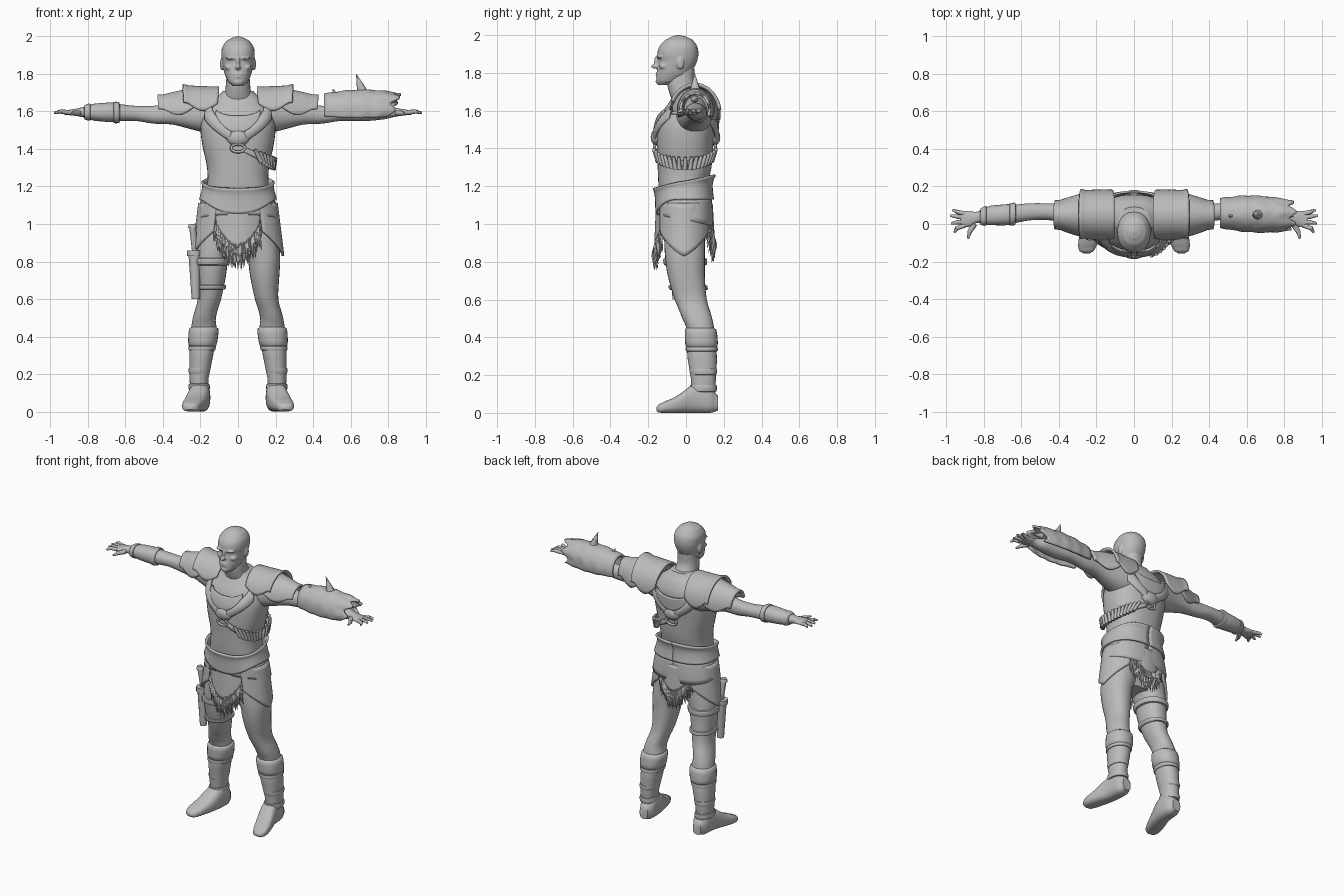
import bpy, bmesh, math, random
from mathutils import Vector, Matrix

random.seed(4)
if "Cube" in bpy.data.objects:
    bpy.data.objects.remove(bpy.data.objects["Cube"])

clay = bpy.data.materials.new("plain_grey")
clay.use_nodes = True
GREY = (0.5, 0.5, 0.5, 1)
clay.diffuse_color = GREY
clay.node_tree.nodes["Principled BSDF"].inputs["Base Color"].default_value = GREY


def finish(name, bm, mirror=False, thick=0, angle=50):
    """Turn a bmesh into a smooth shaded object."""
    bmesh.ops.recalc_face_normals(bm, faces=bm.faces)
    mesh = bpy.data.meshes.new(name)
    bm.to_mesh(mesh)
    bm.free()
    mesh.materials.append(clay)
    obj = bpy.data.objects.new(name, mesh)
    bpy.context.collection.objects.link(obj)
    bpy.ops.object.select_all(action="DESELECT")
    obj.select_set(True)
    bpy.context.view_layer.objects.active = obj
    bpy.ops.object.shade_smooth_by_angle(angle=math.radians(angle))
    if mirror:
        obj.modifiers.new("mirror", "MIRROR").use_mirror_merge = False
    if thick:
        solid = obj.modifiers.new("thickness", "SOLIDIFY")
        solid.thickness, solid.offset = thick, 0
    return obj


def spline(rings, steps=4):
    """Smooth a list of rings with a Catmull-Rom curve."""
    out = []
    for i in range(len(rings) - 1):
        a, b, c, d = (rings[min(max(i + k, 0), len(rings) - 1)] for k in (-1, 0, 1, 2))
        for s in range(steps):
            t = s / steps
            out.append([q + t * ((r - p) + t * ((2 * p - 5 * q + 4 * r - w) + t * (3 * (q - r) + w - p))) / 2
                        if j else q + (r - q) * t
                        for j, (p, q, r, w) in enumerate(zip(a, b, c, d))])
    return out + [list(rings[-1])]


def sample(rings, t):
    for a, b in zip(rings, rings[1:]):
        if (a[0] - t) * (b[0] - t) <= 0:
            f = (t - a[0]) / (b[0] - a[0])
            return [p + (q - p) * f for p, q in zip(a, b)]
    return list(rings[0] if abs(rings[0][0] - t) < abs(rings[-1][0] - t) else rings[-1])


def oval(ring, angle, power, off=0):
    t, u0, u1, v0, v1 = ring
    s, c = math.sin(angle), -math.cos(angle)
    curve = lambda k: math.copysign(abs(k) ** (2 / power), k)
    return (u0 + u1) / 2 + ((u1 - u0) / 2 + off) * curve(s), (v0 + v1) / 2 + ((v1 - v0) / 2 + off) * curve(c)


def add_loft(bm, rings, axis="z", power=2.2, n=28, side=1, offs=None):
    """Skin oval sections (position, u range, v range) along an axis."""
    loops = []
    for i, ring in enumerate(rings):
        loop = []
        for k in range(n):
            u, v = oval(ring, math.tau * k / n, power, offs[i] if offs else 0)
            x, y, z = {"z": (u, v, ring[0]), "x": (ring[0], u, v), "y": (u, ring[0], v)}[axis]
            loop.append(bm.verts.new((side * x, y, z)))
        loops.append(loop)
    for a, b in zip(loops, loops[1:]):
        for k in range(n):
            bm.faces.new((a[k], a[k - 1], b[k - 1], b[k]))
    bm.faces.new(loops[0])
    bm.faces.new(loops[-1])


def loft(name, rings, mirror=False, **kw):
    bm = bmesh.new()
    add_loft(bm, rings, **kw)
    return finish(name, bm, mirror)


def band(name, rings, start, end, off, mirror=False, **kw):
    """A rounded cuff hugging part of a limb."""
    ts = [0, .08, .3, .7, .92, 1]
    return loft(name, [sample(rings, start + (end - start) * t) for t in ts], mirror,
                offs=[0, off * .8, off, off, off * .8, 0], **kw)


def sheet(name, fn, nu=20, nv=8, thick=.012, mirror=False):
    """A curved plate given by fn(u, v)."""
    bm = bmesh.new()
    g = [[bm.verts.new(fn(i / nu, j / nv)) for j in range(nv + 1)] for i in range(nu + 1)]
    for i in range(nu):
        for j in range(nv):
            bm.faces.new((g[i][j], g[i + 1][j], g[i + 1][j + 1], g[i][j + 1]))
    return finish(name, bm, mirror, thick)


def tubes(name, parts, mirror=False, n=8):
    """Tapered rods from (start, end, start radius, end radius)."""
    bm = bmesh.new()
    for p, q, r0, r1 in parts:
        p, q = Vector(p), Vector(q)
        turn = (q - p).to_track_quat("Z", "Y").to_matrix().to_4x4()
        bmesh.ops.create_cone(bm, cap_ends=True, segments=n, radius1=r0, radius2=r1,
                              depth=(q - p).length, matrix=Matrix.Translation((p + q) / 2) @ turn)
    return finish(name, bm, mirror)


def add_ball(bm, loc, size):
    bmesh.ops.create_uvsphere(bm, u_segments=20, v_segments=12, radius=1,
                              matrix=Matrix.Translation(loc) @ Matrix.Diagonal((*size, 1)))


# Torso and neck
def sym(rows):
    return spline([(z, -w, w, f, b) for z, w, f, b in rows])

torso = sym([(.86, .1, -.07, .07), (.95, .19, -.12, .11), (1.05, .19, -.13, .12), (1.2, .165, -.145, .115),
             (1.3, .165, -.15, .135), (1.42, .19, -.155, .145), (1.52, .2, -.15, .155),
             (1.6, .185, -.12, .155), (1.66, .14, -.08, .13), (1.71, .08, -.06, .09)])
loft("torso", torso, power=2.4, n=40)
loft("neck", sym([(1.64, .085, -.07, .1), (1.7, .07, -.09, .07), (1.75, .064, -.1, .045), (1.82, .06, -.09, .045)]))


def body(angle, z, off=0):
    return (*oval(sample(torso, z), angle, 2.4, off), z)

# Head: merged face forms, blended by a remesh
bm = bmesh.new()
add_loft(bm, sym([(1.735, .028, -.148, -.08), (1.755, .05, -.156, -.03), (1.79, .068, -.155, .02),
                  (1.83, .079, -.15, .045), (1.865, .085, -.146, .06), (1.9, .089, -.152, .066),
                  (1.94, .085, -.141, .06), (1.975, .063, -.11, .035), (1.993, .032, -.075, 0), (2, .008, -.05, -.03)]))
add_ball(bm, (0, -.16, 1.835), (.014, .026, .013))
add_ball(bm, (0, -.152, 1.86), (.01, .018, .032))
add_ball(bm, (0, -.148, 1.784), (.026, .014, .006))
add_ball(bm, (0, -.148, 1.797), (.028, .014, .006))
add_ball(bm, (0, -.145, 1.755), (.024, .016, .016))
for s in (-1, 1):
    add_ball(bm, (s * .034, -.136, 1.884), (.032, .02, .009))
    add_ball(bm, (s * .046, -.115, 1.835), (.025, .028, .018))
    add_ball(bm, (s * .086, -.03, 1.852), (.01, .02, .034))
head = finish("head", bm)
remesh = head.modifiers.new("blend", "REMESH")
remesh.mode, remesh.voxel_size, remesh.use_smooth_shade = "VOXEL", .005, True
head.modifiers.new("soften", "SMOOTH").iterations = 3

# Arms and hands
arm = spline([(.14, -.06, .14, 1.48, 1.67), (.25, -.03, .12, 1.505, 1.66), (.35, 0, .11, 1.53, 1.64),
              (.45, .02, .11, 1.535, 1.63), (.55, .02, .11, 1.55, 1.63), (.67, 0, .1, 1.548, 1.642),
              (.78, 0, .09, 1.558, 1.634), (.84, .005, .065, 1.572, 1.62), (.88, -.015, .07, 1.578, 1.612),
              (.925, -.018, .066, 1.582, 1.606)])
loft("arms", arm, True, axis="x")
fingers = []
for root, mid, tip in ((.056, .066, .075), (.035, .04, .045), (.012, .008, .003), (-.008, -.025, -.045)):
    reach = .985 - abs(mid - .03) * .5
    fingers += [((.905, root, 1.595), (.95, mid, 1.6), .013, .011), ((.945, mid, 1.6), (reach, tip, 1.592), .011, .006)]
fingers += [((.85, .0, 1.592), (.878, -.045, 1.59), .016, .012), ((.875, -.04, 1.59), (.885, -.078, 1.587), .012, .006)]
tubes("fingers", fingers, True)
for name, a, b in (("bracer", .63, .82), ("bracer_elbow_roll", .63, .665), ("bracer_wrist_roll", .785, .82)):
    band("right_" + name, arm, a, b, .006 if name == "bracer" else .011, axis="x", side=-1)

# Legs, boots and feet
leg = spline([(.06, .16, .25, .03, .15), (.2, .16, .255, .03, .155), (.3, .135, .255, .01, .16),
              (.44, .115, .25, .005, .15), (.5, .118, .24, -.02, .138), (.6, .09, .215, -.06, .11),
              (.72, .065, .22, -.095, .1), (.82, .05, .225, -.11, .1), (.92, .01, .215, -.115, .1), (1, .01, .2, -.11, .1)])
loft("legs", leg, True)
for name, a, b, off in (("boot_cuffs", .345, .45, .013), ("boot_shafts", .1, .36, .004),
                        ("boot_upper_straps", .325, .35, .01), ("boot_lower_straps", .2, .235, .008),
                        ("ankle_straps", .11, .15, .011)):
    band(name, leg, a, b, off, True)
loft("feet", spline([(.17, .17, .23, .012, .09), (.13, .15, .25, 0, .14), (.04, .15, .262, 0, .15),
                     (-.04, .17, .285, 0, .095), (-.11, .195, .298, 0, .062), (-.145, .215, .29, .002, .045),
                     (-.157, .235, .27, .01, .03)]), True, axis="y", power=2.7)
for name, a, b in (("upper", .78, .82), ("lower", .65, .675)):
    band("right_thigh_strap_" + name, leg, a, b, .012, side=-1)

# Knife and sheath on the right thigh
tubes("knife_sheath", [((-.225, -.05, .6), (-.232, -.05, .85), .022, .033), ((-.232, -.05, .83), (-.232, -.05, .86), .04, .04),
                       ((-.23, -.05, .86), (-.243, -.06, .99), .016, .018), ((-.243, -.06, .98), (-.245, -.06, 1), .024, .018)], n=12)

# Shoulder armour: two overlapping domed plates per side
def shoulder(x0, x1, ry0, ry1, rz0, rz1, front, back):
    def fn(u, v):
        a = -front + (front + back) * v
        a *= .8 + .2 * math.sin(math.pi * min(1, u * 1.15))
        lip = .008 * max(0, u * 6 - 5)
        x = x0 + (x1 - x0) * u + .025 * math.cos(a) * (u - .6)
        return (x, .047 + (ry0 + (ry1 - ry0) * u + lip) * math.sin(a),
                1.578 + (rz0 + (rz1 - rz0) * u ** 1.5 + lip) * math.cos(a))
    return fn

sheet("inner_shoulder_plates", shoulder(.115, .285, .13, .128, .148, .155, 1.4, 1.75), 12, 24, .014, True)
sheet("outer_shoulder_plates", shoulder(.24, .42, .123, .066, .137, .096, 1.55, 1.8), 12, 24, .014, True)

# Horned gauntlet on the left forearm
def gauntlet(u, v):
    a = (v - .5) * 3.9
    swell = .66 + .34 * math.sin(math.pi * (.12 + .72 * u)) + .02 * math.sin(u * 25)
    jag = .02 * math.sin(a * 7) * u
    return (.46 + .36 * u + .03 * math.cos(a) * u + jag, .058 - .01 * u + .092 * swell * math.sin(a),
            1.605 + .105 * swell * math.cos(a))

sheet("left_gauntlet", gauntlet, 20, 32, .014)
tubes("gauntlet_horns", [((.665, .05, 1.69), (.65, .048, 1.745), .032, .018), ((.65, .048, 1.742), (.63, .045, 1.8), .018, .001),
                         ((.78, .045, 1.66), (.85, .04, 1.648), .02, .002), ((.52, .045, 1.69), (.505, .04, 1.72), .014, .002)])

# Chest and back harness
for s, end in ((0, "chest"), (math.pi, "back")):
    turn = lambda a, s=s: s - a if s else a
    sheet(end + "_collar_plate", lambda u, v: body(
        turn(1.1 * (u - .5)), 1.575 + .12 * (u - .5) ** 2 - v * (.09 - .2 * abs(u - .5) ** 1.5), .014))
    sheet(end + "_harness_plates", lambda u, v: body(
        turn(.12 + u * .85), 1.5 + .15 * u - v * (.06 + .03 * u), .009 + .009 * math.sin(v * math.pi)), mirror=True)
    x, y, z = body(s, 1.46)
    bm = bmesh.new()
    add_ball(bm, (0, y, z), (.062, .032, .045))
    finish(end + "_medallion", bm)
    x, y, z = body(s, 1.405, .012)
    loop = [(.038 * math.cos(k * math.pi / 5), y, z + .022 * math.sin(k * math.pi / 5)) for k in range(11)]
    tubes(end + "_buckle", [(p, q, .008, .008) for p, q in zip(loop, loop[1:])])

# Bandolier with cartridges round the left flank
def sling(a):
    return 1.32 + .09 * ((a - math.pi / 2) / (math.pi / 2)) ** 2

sheet("bandolier", lambda u, v: body(.1 + 2.94 * u, sling(.1 + 2.94 * u) + .03 * (v - .5), .012), 40, 3)
shells = []
for k in range(17):
    a = .5 + k * .135
    lean = .12 * (a - math.pi / 2)
    shells.append((body(a - lean, sling(a) - .032, .024), body(a + lean, sling(a) + .034, .026), .013, .009))
tubes("cartridges", shells)

# Belt, hip wrap and side guards
def belt(u, v):
    a = math.tau * (u - .5)
    front = max(0, math.cos(a))
    top = 1.225 - .035 * math.cos(a)
    low = 1.13 - .075 * front ** 3
    return body(a, top + (low - top) * v, .014 + .014 * (1 - v) ** 6 + .012 * v)

sheet("belt", belt, 60, 10)
sheet("hip_wrap", lambda u, v: body(
    math.tau * (u - .5), 1.14 - v * (.12 - .03 * math.cos(math.tau * (u - .5))), .014 + .006 * v), 48, 5)


def side_guard(u, v):
    s = 2 * u - 1
    a = math.pi / 2 + s
    low = .83 + .13 * abs(s) ** 1.3
    return ((.205 + .035 * v) * math.sin(a), -.01 - .148 * math.cos(a), 1.11 + (low - 1.11) * v)

sheet("side_guards", side_guard, 20, 10, .014, True)

# Loin flaps with hanging fringe, front and back
for side, end, lift, depth in ((-1, "front", 0, .152), (1, "back", .05, .135)):
    def flap(u, v):
        s = 2 * u - 1
        low = .875 + lift + .13 * s * s
        return (.125 * s * (1 - .1 * v), side * (depth - .04 * s * s + .01 * v), 1.1 + (low - 1.1) * v)
    sheet(end + "_flap", flap, 20, 8, .014)
    fringe = []
    for k in range(56):
        u = (k % 28 + random.random()) / 28
        x, y, z = flap(u, .88)
        drop = random.uniform(.1, .14) + .012 * math.cos(3 * (u - .5))
        mid = (x * 1.08, y + side * random.uniform(0, .014), z - drop * .5)
        tip = (x * 1.1 + random.uniform(-.01, .01), y + side * random.uniform(-.01, .008), z - drop)
        fringe += [((x, y, z), mid, .006, .009), (mid, tip, .009, .001)]
    tubes(end + "_fringe", fringe, n=5)
